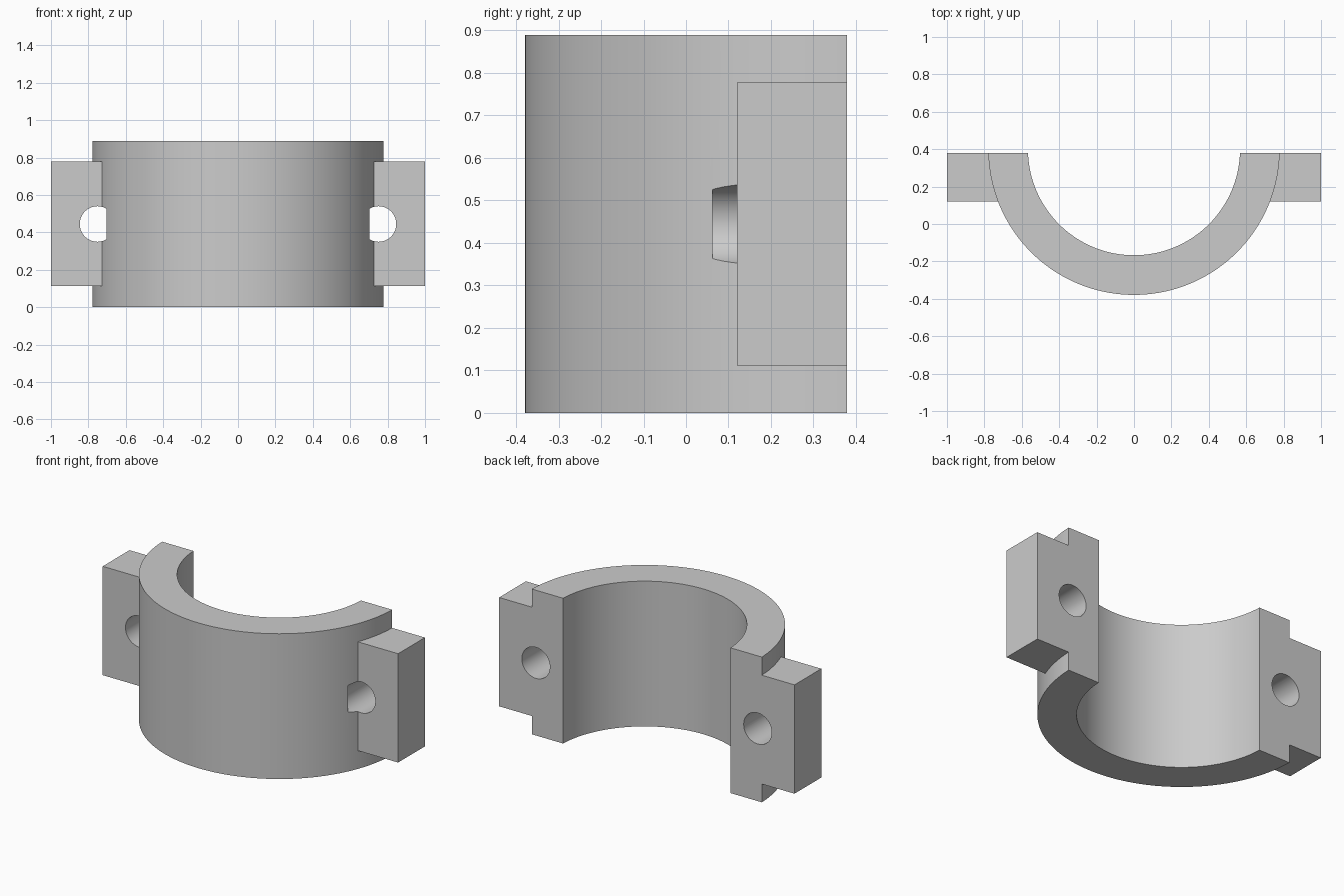
import bpy, bmesh, math
from mathutils import Matrix

cube = bpy.data.objects.get("Cube")
if cube:
    bpy.data.objects.remove(cube, do_unlink=True)

HEIGHT = 0.889
BACK = 0.379            # flat mating face
AXIS_Y = 0.4            # bore axis, just behind the mating face
R_OUT, R_IN = 0.779, 0.567

grey = bpy.data.materials.new("plain_grey")
grey.use_nodes = True
colour = (0.6, 0.6, 0.6, 1)
grey.diffuse_color = colour
grey.node_tree.nodes["Principled BSDF"].inputs["Base Color"].default_value = colour


def make_object(name, bm):
    bmesh.ops.recalc_face_normals(bm, faces=bm.faces[:])
    mesh = bpy.data.meshes.new(name)
    bm.to_mesh(mesh)
    bm.free()
    mesh.materials.append(grey)
    obj = bpy.data.objects.new(name, mesh)
    bpy.context.collection.objects.link(obj)
    return obj


def arc(radius, steps=96):
    """Front arc from the right end to the left end of the mating face."""
    start = math.pi + math.asin((AXIS_Y - BACK) / radius)
    sweep = 3 * math.pi - 2 * start
    angles = [start + sweep * i / steps for i in range(steps + 1)]
    return [(radius * math.cos(a), AXIS_Y + radius * math.sin(a)) for a in angles]


def prism(name, outline, z0, z1):
    bm = bmesh.new()
    face = bm.faces.new([bm.verts.new((x, y, z0)) for x, y in outline])
    top = bmesh.ops.extrude_face_region(bm, geom=[face])["geom"]
    bmesh.ops.translate(bm, vec=(0, 0, z1 - z0),
                        verts=[v for v in top if isinstance(v, bmesh.types.BMVert)])
    return make_object(name, bm)


def combine(target, tool, operation):
    mod = target.modifiers.new(operation.lower(), 'BOOLEAN')
    mod.operation = operation
    mod.solver = 'EXACT'
    mod.object = tool
    bpy.context.view_layer.objects.active = target
    bpy.ops.object.modifier_apply(modifier=mod.name)
    bpy.data.objects.remove(tool, do_unlink=True)


# Half ring
clamp = prism("clamp_half", arc(R_OUT) + arc(R_IN)[::-1], 0, HEIGHT)

for side in (-1, 1):
    # Bolting lug, its inner end buried in the ring wall
    lug = prism("lug", [(side * x, y) for x, y in
                        ((0.66, 0.12), (1, 0.12), (1, BACK), (0.66, BACK))],
                0.112, 0.778)
    combine(clamp, lug, 'UNION')

for side in (-1, 1):
    # Bolt hole with a flat end inside the ring wall
    bm = bmesh.new()
    y0, y1 = 0.062, 0.6
    place = (Matrix.Translation((side * 0.751, (y0 + y1) / 2, HEIGHT / 2))
             @ Matrix.Rotation(math.pi / 2, 4, 'X'))
    bmesh.ops.create_cone(bm, cap_ends=True, segments=64, radius1=0.095,
                          radius2=0.095, depth=y1 - y0, matrix=place)
    combine(clamp, make_object("bolt_hole", bm), 'DIFFERENCE')

# Smooth curved walls, crisp edges
bpy.ops.object.select_all(action='DESELECT')
clamp.select_set(True)
bpy.context.view_layer.objects.active = clamp
bpy.ops.object.shade_smooth_by_angle(angle=math.radians(30))
